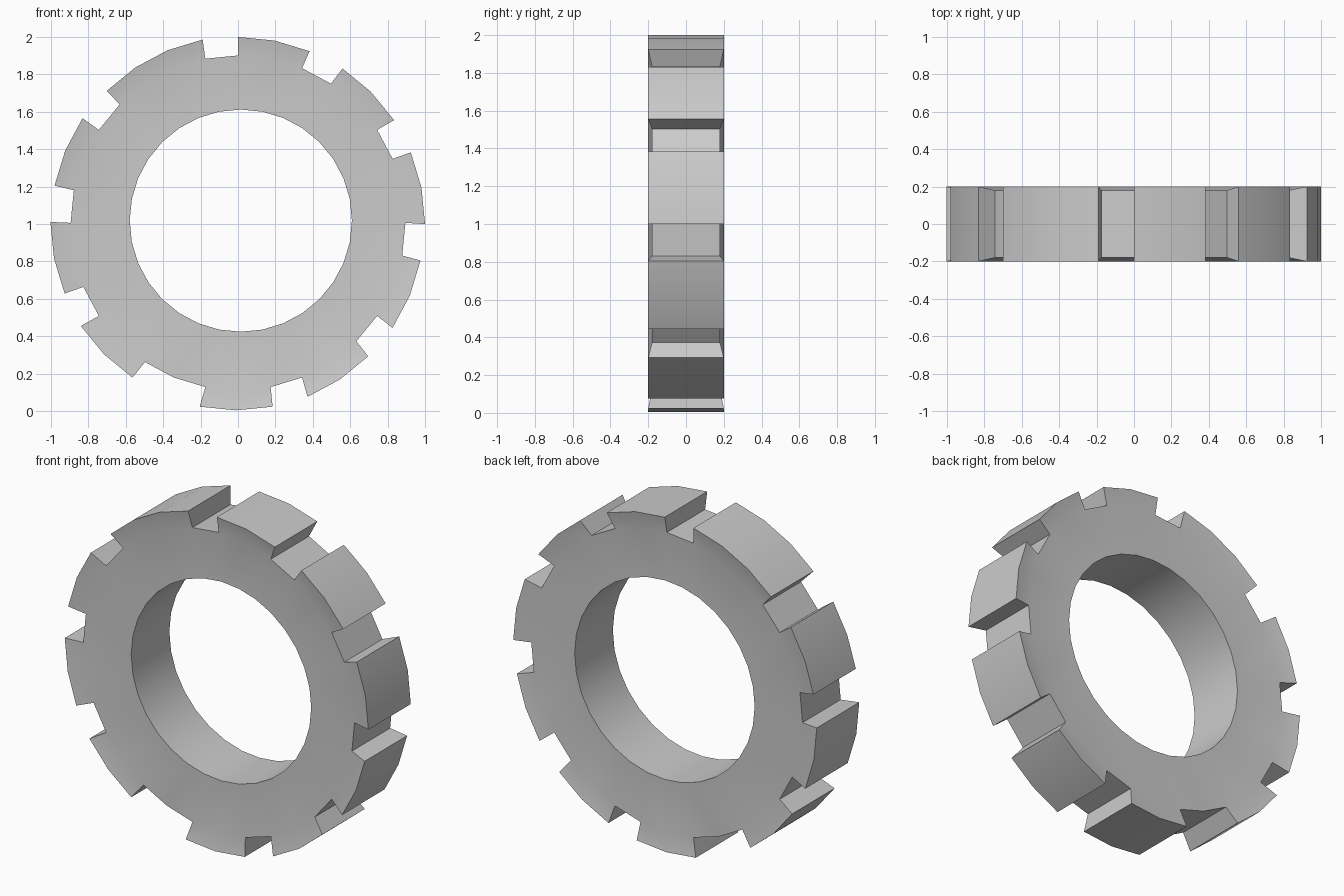
import bpy, bmesh
from math import sin, cos, pi

if "Cube" in bpy.data.objects:
    bpy.data.objects.remove(bpy.data.objects["Cube"])

N = 32                      # sides of the ring
HALF_BODY, HALF_TIP = 0.18, 0.20

# teeth, clockwise from the top: first segment, segment count, small x/z shift
TEETH = [(0, 2, 0, 0), (3, 2, 0.003, 0), (6, 2, 0, 0), (9, 2, -0.005, 0),
         (12, 2, -0.011, 0), (15, 2, -0.01, 0.004), (19, 2, -0.009, 0.01),
         (22, 2, -0.003, 0.011), (25, 2, 0, 0.01), (28, 3, 0.006, 0.005)]

bm = bmesh.new()


def point(i, r, cx, cz, y):
    a = 2 * pi * i / N
    return bm.verts.new((cx + r * sin(a), y, cz + r * cos(a)))


def pair(i, r, cx, cz, half):
    return [point(i, r, cx, cz, -half), point(i, r, cx, cz, half)]


# ring body: bore, flat front and back
bore = [pair(i, 0.594, 0.015, 1.018, HALF_BODY) for i in range(N)]
rim = [pair(i, 0.895, 0.0, 1.006, HALF_BODY) for i in range(N)]
for i in range(N):
    j = (i + 1) % N
    bm.faces.new((bore[i][0], bore[j][0], bore[j][1], bore[i][1]))
    for s in (0, 1):
        bm.faces.new((bore[i][s], bore[j][s], rim[j][s], rim[i][s]))

# teeth: raised from the rim and flared slightly in width
covered = set()
for start, count, dx, dz in TEETH:
    tip = [pair(start + k, 1.0, dx, 1.0 + dz, HALF_TIP) for k in range(count + 1)]
    base = [rim[(start + k) % N] for k in range(count + 1)]
    for k in range(count):
        covered.add(start + k)
        bm.faces.new((tip[k][0], tip[k + 1][0], tip[k + 1][1], tip[k][1]))
        for s in (0, 1):
            bm.faces.new((base[k][s], base[k + 1][s], tip[k + 1][s], tip[k][s]))
    for k in (0, count):
        bm.faces.new((base[k][0], tip[k][0], tip[k][1], base[k][1]))

# floors of the notches between teeth
for i in range(N):
    if i not in covered:
        j = (i + 1) % N
        bm.faces.new((rim[i][0], rim[j][0], rim[j][1], rim[i][1]))

bmesh.ops.recalc_face_normals(bm, faces=bm.faces[:])
mesh = bpy.data.meshes.new("notched_ring")
bm.to_mesh(mesh)
bm.free()
ring = bpy.data.objects.new("notched_ring", mesh)
bpy.context.collection.objects.link(ring)

# smooth curves, sharp edges
bpy.context.view_layer.objects.active = ring
ring.select_set(True)
bpy.ops.object.shade_smooth_by_angle(angle=pi / 10)
